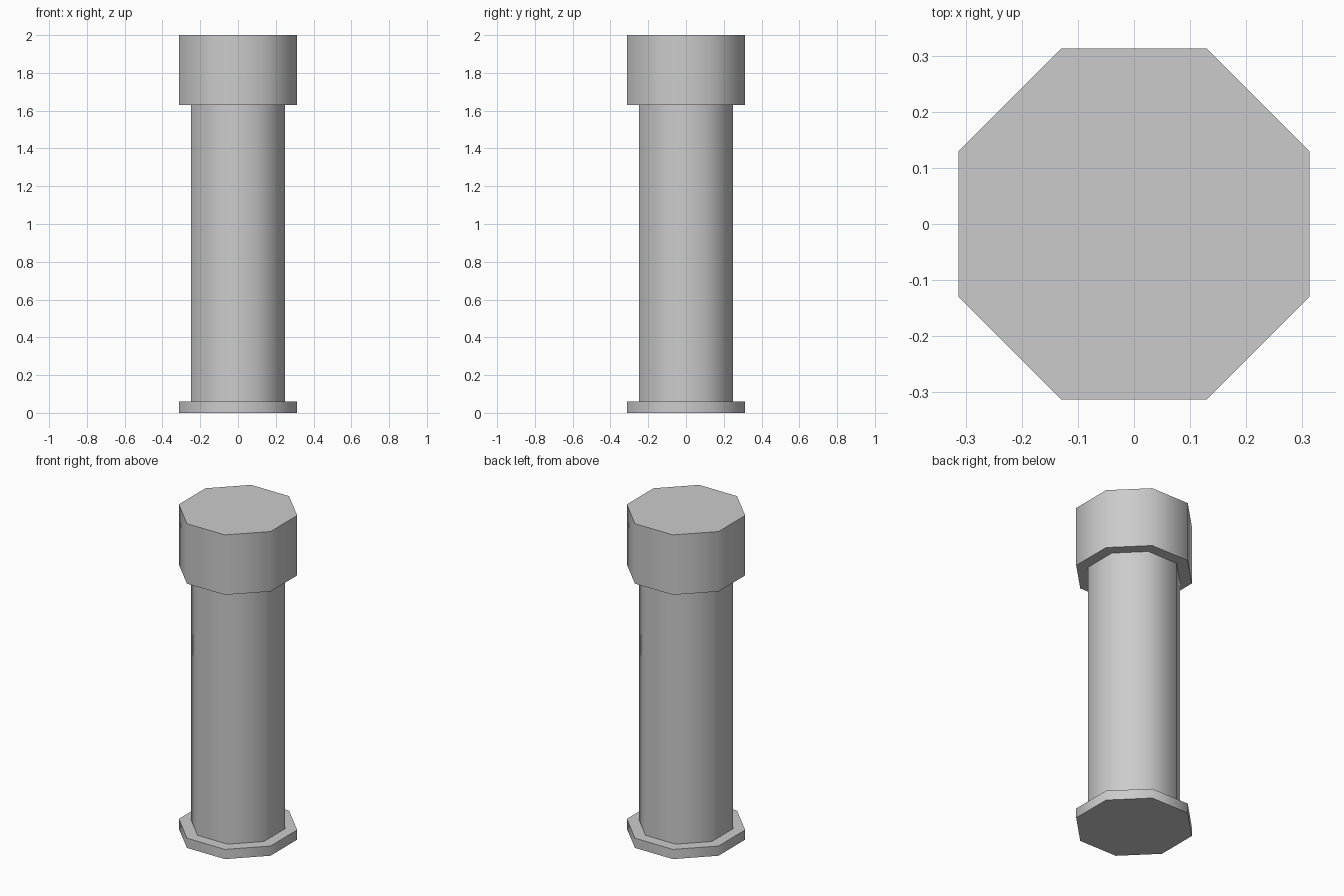
import bpy
import math

cube = bpy.data.objects.get("Cube")
if cube:
    bpy.data.objects.remove(cube, do_unlink=True)

# One plain grey stone colour
stone = bpy.data.materials.new("grey_stone")
stone.use_nodes = True
colour = (0.6, 0.6, 0.6, 1.0)
stone.diffuse_color = colour
stone.node_tree.nodes["Principled BSDF"].inputs["Base Color"].default_value = colour


def octagon_block(name, half_width, bottom, top):
    """Octagonal prism with flat sides square to x and y."""
    bpy.ops.mesh.primitive_cylinder_add(
        vertices=8,
        radius=half_width / math.cos(math.pi / 8),
        depth=top - bottom,
        location=(0, 0, (bottom + top) / 2),
        rotation=(0, 0, math.pi / 8),
    )
    block = bpy.context.object
    block.name = name
    block.data.materials.append(stone)
    bpy.ops.object.transform_apply(location=False, rotation=True, scale=True)
    bpy.ops.object.shade_smooth_by_angle(angle=math.radians(50))
    return block


# Base slab, column shaft and heavy top block
octagon_block("base", 0.313, 0.0, 0.06)
octagon_block("shaft", 0.248, 0.06, 1.63)
octagon_block("capital", 0.313, 1.63, 2.0)
